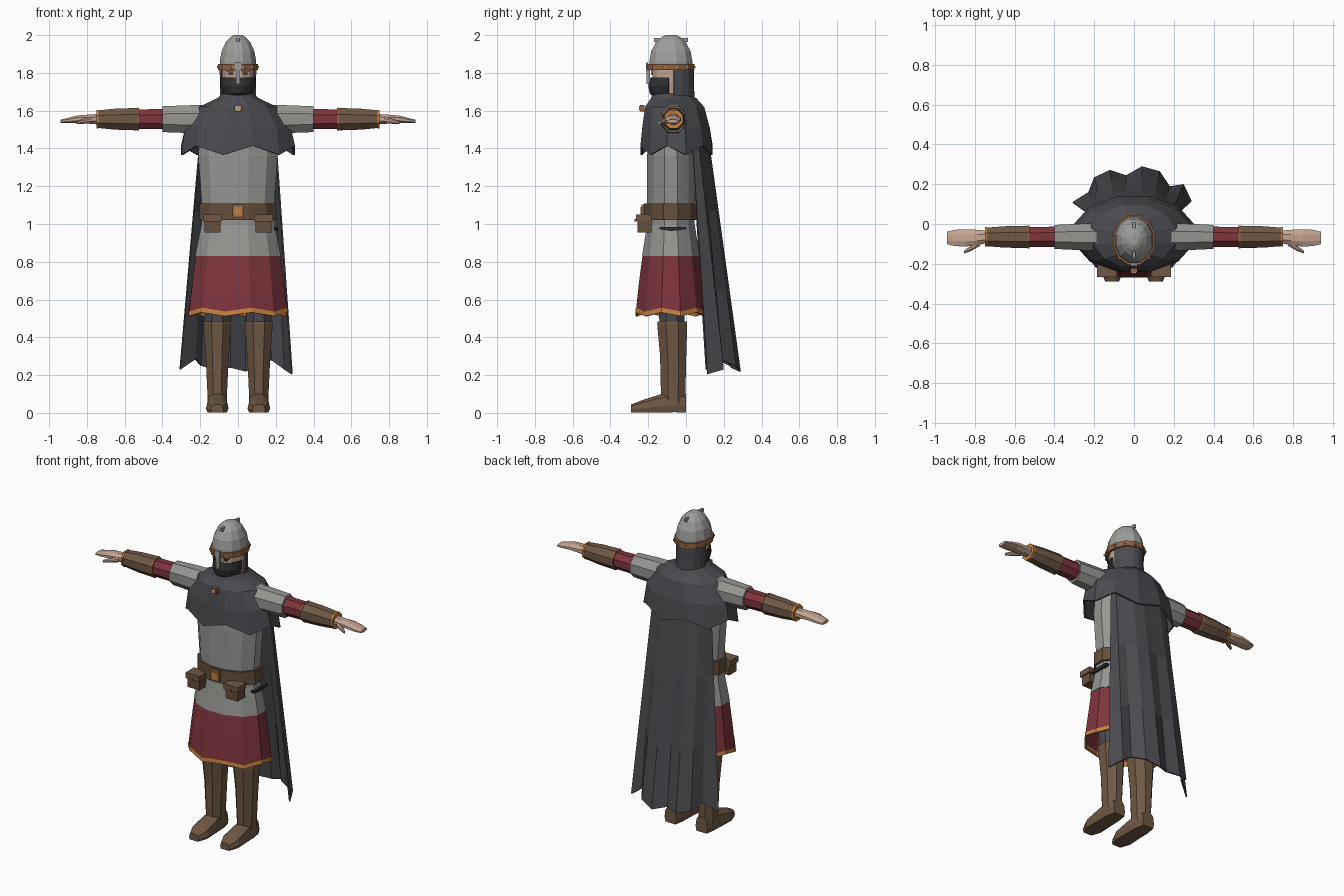
import bpy, bmesh
from math import sin, cos, pi, radians
from mathutils import Vector

if "Cube" in bpy.data.objects:
    bpy.data.objects.remove(bpy.data.objects["Cube"])


def material(name, rgb):
    m = bpy.data.materials.new(name)
    m.use_nodes = True
    m.diffuse_color = (*rgb, 1)
    bsdf = m.node_tree.nodes["Principled BSDF"]
    bsdf.inputs["Base Color"].default_value = (*rgb, 1)
    bsdf.inputs["Roughness"].default_value = 0.8
    return m


mail = material("mail grey", (0.30, 0.30, 0.285))
steel = material("steel grey", (0.34, 0.34, 0.33))
cloth = material("charcoal cloth", (0.07, 0.07, 0.08))
dark = material("near black", (0.03, 0.03, 0.033))
red = material("dark red", (0.21, 0.035, 0.045))
leather = material("brown leather", (0.16, 0.098, 0.058))
belt_brown = material("belt leather", (0.13, 0.078, 0.045))
orange = material("orange trim", (0.56, 0.22, 0.05))
copper = material("copper", (0.28, 0.12, 0.055))
skin = material("skin", (0.56, 0.38, 0.29))
CY = -0.08


def finish(name, bm, mat, thick=0):
    bmesh.ops.recalc_face_normals(bm, faces=bm.faces)
    me = bpy.data.meshes.new(name)
    bm.to_mesh(me)
    bm.free()
    me.materials.append(mat)
    ob = bpy.data.objects.new(name, me)
    bpy.context.collection.objects.link(ob)
    if thick:
        mod = ob.modifiers.new("thickness", "SOLIDIFY")
        mod.thickness = thick
    return ob


def loft(name, rows, mat, closed=True, caps=True, thick=0):
    """Skin a list of point rows."""
    bm = bmesh.new()
    vs = [[bm.verts.new(p) for p in r] for r in rows]
    n = len(rows[0])
    for a, b in zip(vs, vs[1:]):
        for i in range(n if closed else n - 1):
            j = (i + 1) % n
            bm.faces.new((a[i], a[j], b[j], b[i]))
    if closed and caps:
        bm.faces.new(vs[0])
        bm.faces.new(vs[-1])
    return finish(name, bm, mat, thick)


def ring(z, rx, ry, cx=0, cy=CY, n=12, wave=0):
    """Level ellipse; wave makes the hem rise and fall."""
    return [(cx + rx * cos(2 * pi * (i + .5) / n), cy + ry * sin(2 * pi * (i + .5) / n),
             z + (wave if i % 2 else -wave)) for i in range(n)]


def arc(z, rx, ry, start, end, n=8):
    angles = [radians(start + (end - start) * i / n) for i in range(n + 1)]
    return [(rx * cos(a), CY + ry * sin(a), z) for a in angles]


def cross(x, ry, rz, cy=-0.065, cz=1.555, n=8):
    """Ring across an arm."""
    return [(x, cy + ry * cos(2 * pi * (i + .5) / n), cz + rz * sin(2 * pi * (i + .5) / n))
            for i in range(n)]


def box(name, centre, size, mat, taper=1):
    bm = bmesh.new()
    bmesh.ops.create_cube(bm, size=1)
    for v in bm.verts:
        k = taper if v.co.z < 0 else 1
        v.co = Vector(centre) + Vector((v.co.x * size[0] * k, v.co.y * size[1] * k, v.co.z * size[2]))
    return finish(name, bm, mat)


# Torso, skirt and hem trim
loft("mail_shirt", [ring(1.62, .17, .10), ring(1.5, .205, .125), ring(1.36, .218, .13),
                    ring(1.1, .198, .132), ring(1.0, .2, .13), ring(.83, .235, .158)], mail)
loft("red_skirt", [ring(.83, .232, .156), ring(.69, .25, .175),
                   ring(.545, .268, .19, wave=.01)], red, caps=False, thick=.008)
loft("skirt_trim", [ring(.547, .27, .192, wave=.01), ring(.522, .273, .195, wave=.01)],
     orange, caps=False, thick=.012)

# Belt with buckle, pouches and a small sheath
loft("belt", [ring(1.108, .21, .147), ring(1.022, .213, .147)], belt_brown, caps=False, thick=.02)
box("buckle", (0, -.226, 1.067), (.06, .02, .07), copper)
box("buckle_plate", (0, -.236, 1.067), (.035, .008, .045), orange)
for s, side in ((1, "left"), (-1, "right")):
    x = .135 * s
    box(side + "_pouch", (x, -.22, .995), (.088, .075, .08), belt_brown, .96)
    box(side + "_pouch_flap", (x, -.224, 1.032), (.1, .084, .036), leather)
    box(side + "_pouch_stud", (x, -.268, 1.02), (.012, .008, .012), copper)
sheath = [[(x, y, z) for x, z in ((.19, .985), (.213, .985), (.213, .985 - h), (.19, .985 - h))]
          for y, h in ((-.14, .012), (-.08, .022), (0, .012))]
loft("sheath", sheath, dark)

# Shoulder mantle with a scalloped hem
loft("mantle", [ring(1.69, .085, .10), ring(1.665, .115, .125, cy=-.065),
                ring(1.62, .215, .162, cy=-.06), ring(1.51, .29, .185, cy=-.053),
                ring(1.39, .312, .198, cy=-.05, wave=.024)], cloth, caps=False, thick=.01)
box("mantle_clasp", (0, -.232, 1.613), (.036, .024, .036), copper)
box("clasp_plate", (0, -.246, 1.613), (.024, .006, .024), skin)

# Long pleated cape
hem = [(-.31, .11, .23), (-.23, .16, .285), (-.2, .235, .25), (-.12, .272, .23), (-.04, .245, .24),
       (.04, .29, .22), (.13, .265, .25), (.18, .19, .28), (.25, .2, .23), (.29, .115, .205)]
last = len(hem) - 1
shoulder = [(-.2 * cos(pi * i / last), .03 + .085 * sin(pi * i / last), 1.5) for i in range(last + 1)]
loft("cape", [[Vector(a).lerp(Vector(b), t) for a, b in zip(shoulder, hem)]
              for t in (0, .35, .7, 1)], cloth, closed=False, thick=.008)

# Legs, boots and arms, one of each per side
for s, side in ((1, "left"), (-1, "right")):
    def shaft(z, rx, ry, cy):
        return ring(z, rx, ry, cx=.11 * s, cy=cy, n=8)
    loft(side + "_trouser", [shaft(.8, .09, .09, -.075), shaft(.46, .07, .07, -.075)], cloth)
    loft(side + "_boot_shaft", [shaft(.485, .078, .084, -.073), shaft(.47, .08, .086, -.073),
                                shaft(.3, .066, .075, -.068), shaft(.1, .056, .07, -.068),
                                shaft(.03, .054, .066, -.066)], leather)
    # Each foot section: depth, half width, height
    foot = []
    for y, w, h in ((0, .042, .1), (-.06, .054, .115), (-.13, .056, .1), (-.23, .06, .068), (-.29, .034, .045)):
        foot.append([(.11 * s + w * px, y, h * pz) for px, pz in
                     ((-.85, .03), (-1, .35), (-.85, .8), (-.4, 1), (.4, 1), (.85, .8), (1, .35), (.85, .03))])
    loft(side + "_foot", foot, leather)

    def limb(part, sections, mat):
        loft(side + part, [cross(x * s, *rest) for x, *rest in sections], mat)
    limb("_mail_sleeve", [(.15, .075, .08), (.25, .073, .08), (.4, .065, .074)], mail)
    limb("_red_sleeve", [(.38, .056, .058), (.54, .054, .056)], red)
    limb("_bracer", [(.525, .058, .06), (.54, .061, .064), (.65, .058, .06), (.745, .05, .05)], leather)
    limb("_bracer_rim", [(.738, .053, .053), (.75, .053, .053)], orange)
    limb("_bracer_cuff", [(.525, .062, .064), (.535, .063, .066)], copper)
    limb("_hand", [(.74, .034, .03), (.79, .042, .026, -.068, 1.555), (.85, .047, .021, -.07, 1.555),
                   (.9, .044, .015, -.07, 1.548), (.94, .034, .01, -.07, 1.543)], skin)
    limb("_thumb", [(.775, .02, .017, -.092, 1.55), (.82, .015, .014, -.122, 1.543),
                    (.855, .007, .008, -.142, 1.537)], skin)

# Head, face covering and hanging neck guard
loft("head", [ring(1.64, .07, .085), ring(1.7, .075, .092), ring(1.75, .086, .1),
              ring(1.84, .09, .105)], skin)
loft("neck_guard", [arc(z, rx, ry, 8, 172) for z, rx, ry in
                    ((1.83, .098, .122), (1.74, .097, .122), (1.655, .094, .126))],
     cloth, closed=False, thick=.01)
loft("beard", [arc(z, rx, ry, 186, 354) for z, rx, ry in
               ((1.775, .093, .108), (1.73, .094, .12), (1.69, .08, .112), (1.66, .06, .075))],
     dark, closed=False, thick=.012)
for s, side in ((1, "left"), (-1, "right")):
    box(side + "_eye", (.038 * s, -.181, 1.796), (.026, .008, .011), dark)
    box(side + "_brow", (.04 * s, -.181, 1.812), (.046, .009, .01), belt_brown)

# Helmet with riveted band, nose guard and crown studs
loft("helmet", [ring(1.82, .1, .118), ring(1.86, .1, .118), ring(1.915, .09, .108),
                ring(1.965, .066, .08), ring(1.99, .04, .05), ring(2.0, .022, .028)], steel)
loft("helmet_band", [ring(1.848, .109, .129), ring(1.815, .109, .129)], copper, caps=False, thick=.012)
box("nose_guard", (0, -.2, 1.785), (.024, .022, .09), steel, .8)
box("nose_guard_top", (0, -.206, 1.835), (.036, .012, .04), steel)
for i, y in enumerate((-.155, -.005)):
    box("crown_stud_%d" % (i + 1), (0, y, 1.975), (.014, .03, .022), steel)
for i, p in enumerate(ring(1.831, .109, .129, n=12)):
    box("band_rivet_%d" % (i + 1), p, (.01, .01, .01), orange)
